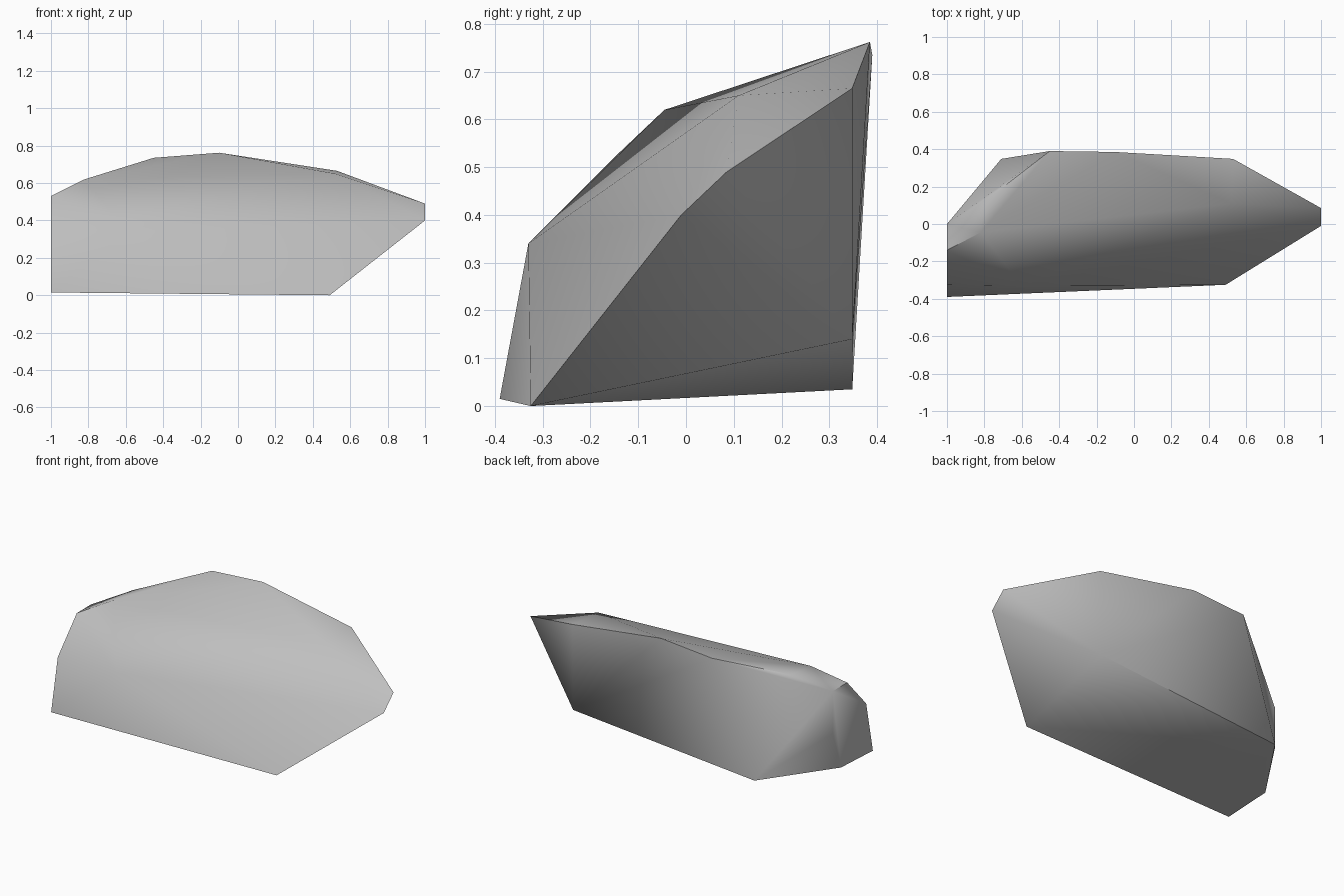
import bpy
import bmesh
from math import radians

default_cube = bpy.data.objects.get("Cube")
if default_cube:
    bpy.data.objects.remove(default_cube, do_unlink=True)

# Stone grey material
stone = bpy.data.materials.new("stone_grey")
stone.use_nodes = True
grey = (0.52, 0.52, 0.52, 1)
stone.diffuse_color = grey
stone.node_tree.nodes["Principled BSDF"].inputs["Base Color"].default_value = grey

# Flat cut end: outline as (y, z)
cut_end = [(-.39, .015), (-.325, .33), (-.14, .53), (0, .53), (0, .27), (-.08, .03)]
# Pointed end: short edge as (y, z)
tip = [(-.01, .4), (.085, .49)]
# Corners of the body between the two ends
base = [(.49, -.325, 0), (-.71, .348, .035), (.525, .348, .14)]
front_shoulder = [(-.6, -.33, .34)]
crest = [(-.82, -.045, .62), (-.8, .12, .625), (-.45, .39, .735),
         (-.1, .385, .762), (.53, .348, .665), (.52, .11, .65)]

corners = base + front_shoulder + crest
corners += [(-1, y, z) for y, z in cut_end]
corners += [(1, y, z) for y, z in tip]

# Stretch a faceted skin over the corners and merge coplanar facets
bm = bmesh.new()
for corner in corners:
    bm.verts.new(corner)
hull = bmesh.ops.convex_hull(bm, input=bm.verts[:])
loose = [v for v in bm.verts if not v.link_faces]
bmesh.ops.delete(bm, geom=loose, context='VERTS')
bmesh.ops.dissolve_limit(bm, angle_limit=radians(1),
                         verts=bm.verts[:], edges=bm.edges[:])
bmesh.ops.recalc_face_normals(bm, faces=bm.faces[:])

mesh = bpy.data.meshes.new("rock")
bm.to_mesh(mesh)
bm.free()
mesh.materials.append(stone)
rock = bpy.data.objects.new("rock", mesh)
bpy.context.collection.objects.link(rock)

# Soft shading across the rounded front, crisp edges at the cuts
bpy.ops.object.select_all(action='DESELECT')
rock.select_set(True)
bpy.context.view_layer.objects.active = rock
bpy.ops.object.shade_smooth_by_angle(angle=radians(42))
